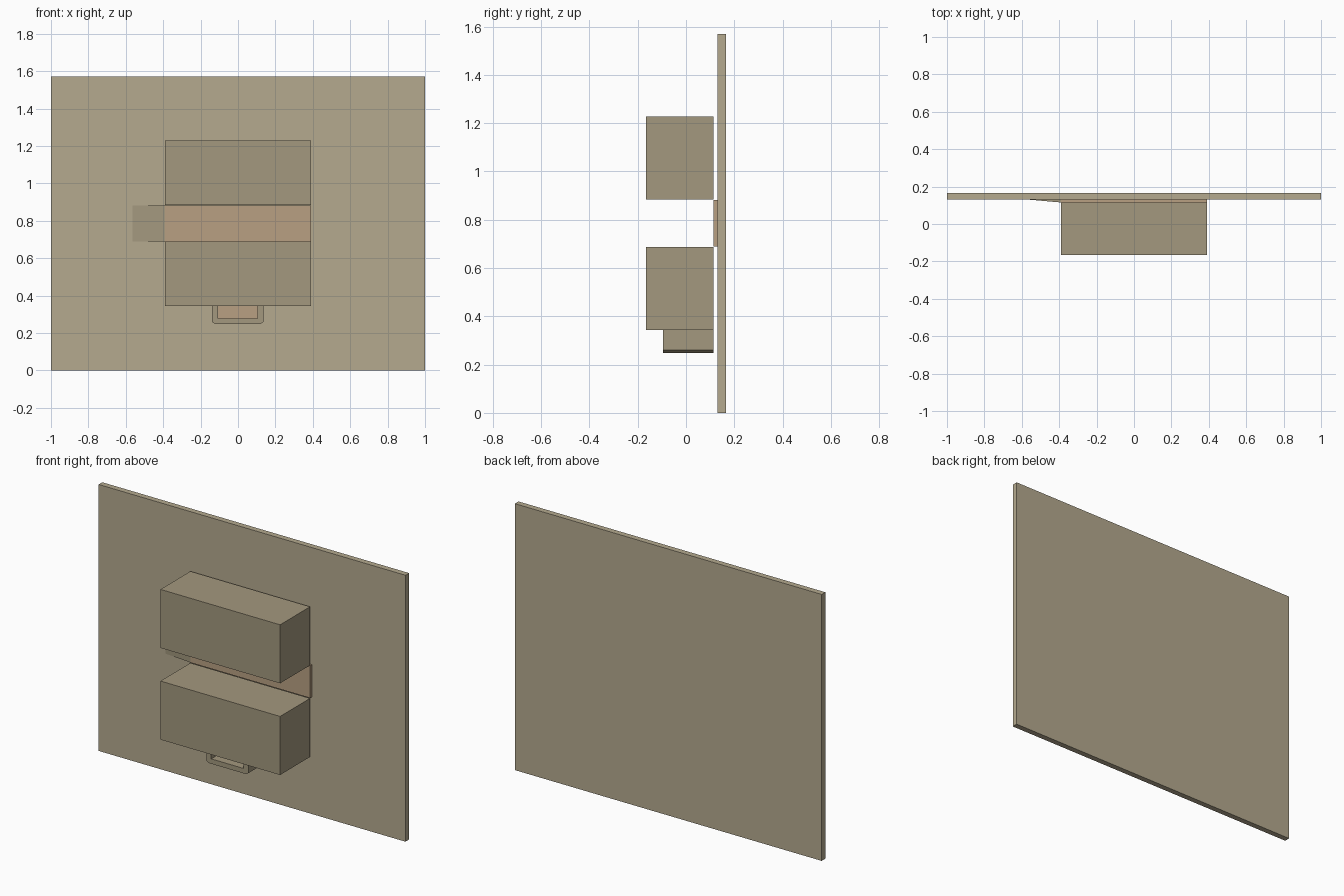
import bpy, bmesh
from mathutils import Vector

if "Cube" in bpy.data.objects:
    bpy.data.objects.remove(bpy.data.objects["Cube"])


def material(name, rgb):
    m = bpy.data.materials.new(name)
    m.diffuse_color = (*rgb, 1)
    m.use_nodes = True
    m.node_tree.nodes["Principled BSDF"].inputs["Base Color"].default_value = m.diffuse_color
    return m


WALL = material("wall_beige", (0.46, 0.40, 0.275))
CASE = material("case_olive", (0.366, 0.314, 0.209))
TAN = material("warm_tan", (0.479, 0.352, 0.223))


def prism(name, points, offset, mat):
    """Extrude a closed planar outline along an offset vector."""
    bm = bmesh.new()
    face = bm.faces.new([bm.verts.new(p) for p in points])
    ext = bmesh.ops.extrude_face_region(bm, geom=[face], use_keep_orig=True)
    verts = [v for v in ext["geom"] if isinstance(v, bmesh.types.BMVert)]
    bmesh.ops.translate(bm, verts=verts, vec=Vector(offset))
    bmesh.ops.recalc_face_normals(bm, faces=bm.faces)
    mesh = bpy.data.meshes.new(name)
    bm.to_mesh(mesh)
    bm.free()
    mesh.materials.append(mat)
    obj = bpy.data.objects.new(name, mesh)
    bpy.context.collection.objects.link(obj)
    return obj


def box(name, x, y, z, mat):
    outline = [(x[0], y[0], z[0]), (x[1], y[0], z[0]),
               (x[1], y[0], z[1]), (x[0], y[0], z[1])]
    return prism(name, outline, (0, y[1] - y[0], 0), mat)


# Backing wall
box("wall_panel", (-1, 1), (0.131, 0.165), (0, 1.57), WALL)

# Two matching cases, one above the other
for name, z in (("lower_case", 0.343), ("upper_case", 0.883)):
    box(name, (-0.39, 0.39), (-0.165, 0.114), (z, z + 0.345), CASE)

# Strip between the cases, with a flap tapering into the wall on the left
box("middle_strip", (-0.39, 0.39), (0.114, 0.131), (0.69, 0.881), TAN)
prism("side_flap", [(-0.565, 0.1305, 0.69), (-0.39, 0.115, 0.69), (-0.39, 0.131, 0.69)],
      (0, 0, 0.191), CASE)

# Tray under the lower case: U-shaped channel with chamfered lower corners
half = [(0.124, 0.249), (0.138, 0.26), (0.138, 0.343), (0.106, 0.343), (0.106, 0.278)]
profile = half + [(-x, z) for x, z in reversed(half)]
prism("tray_frame", [(x - 0.002, -0.095, z) for x, z in profile], (0, 0.209, 0), CASE)

# Recessed back of the tray
box("tray_back", (-0.108, 0.104), (0.1, 0.114), (0.278, 0.343), TAN)
